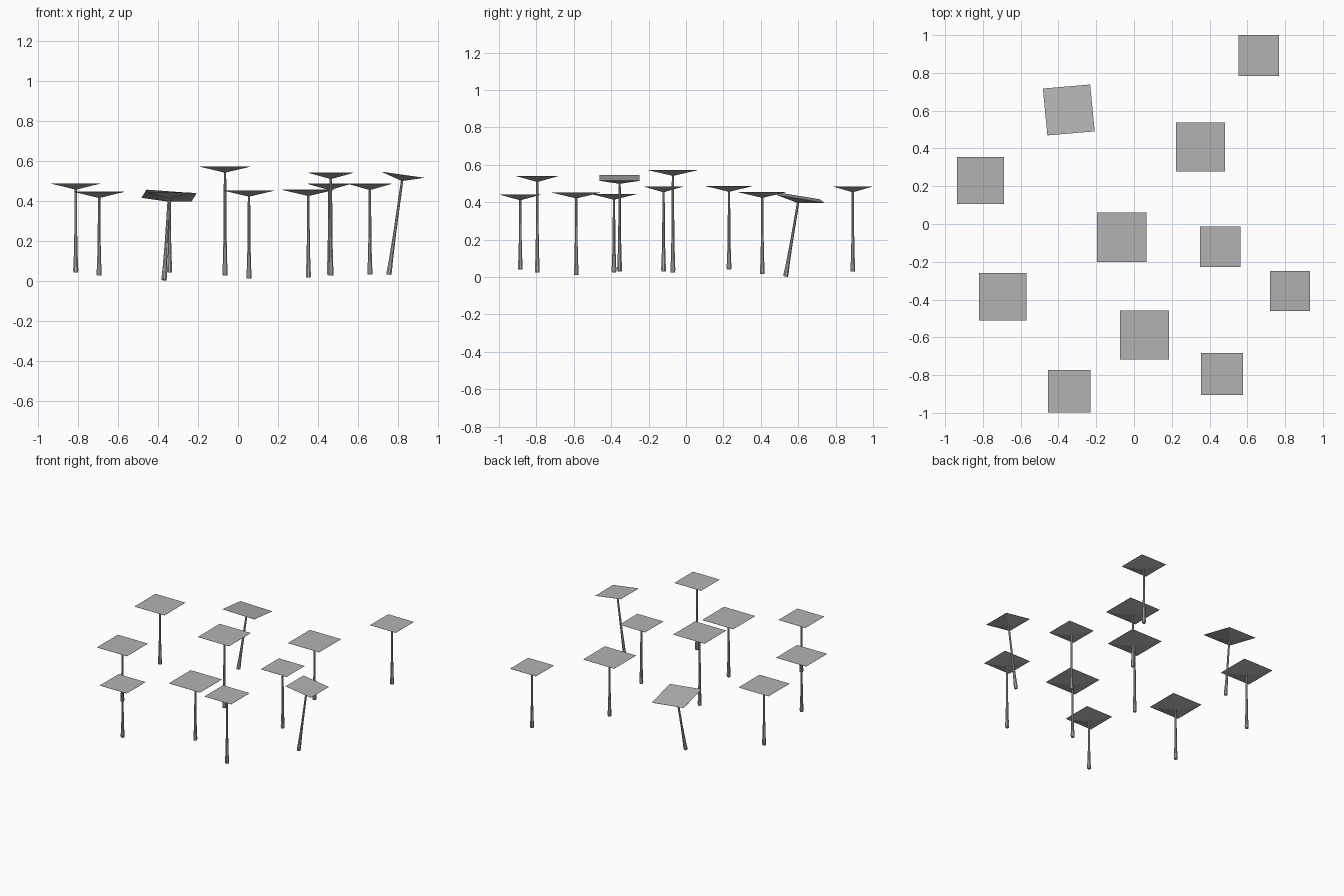
import bpy
import bmesh
from math import radians, cos, sin, tau

cube = bpy.data.objects.get("Cube")
if cube:
    bpy.data.objects.remove(cube, do_unlink=True)

grey = bpy.data.materials.new("plain_grey")
grey.use_nodes = True
grey.diffuse_color = (0.45, 0.45, 0.45, 1)
grey.node_tree.nodes["Principled BSDF"].inputs["Base Color"].default_value = grey.diffuse_color


def loft(name, rings):
    """Closed mesh object skinned through rings of points, listed bottom to top."""
    bm = bmesh.new()
    loops = [[bm.verts.new(p) for p in ring] for ring in rings]
    n = len(loops[0])
    for low, high in zip(loops, loops[1:]):
        for i in range(n):
            j = (i + 1) % n
            bm.faces.new((low[i], low[j], high[j], high[i]))
    bm.faces.new(loops[0][::-1])
    bm.faces.new(loops[-1])
    mesh = bpy.data.meshes.new(name)
    bm.to_mesh(mesh)
    bm.free()
    mesh.materials.append(grey)
    obj = bpy.data.objects.new(name, mesh)
    bpy.context.collection.objects.link(obj)
    return obj


def ring(radius, z, sides=8):
    return [(radius * cos(tau * (i + 0.5) / sides), radius * sin(tau * (i + 0.5) / sides), z)
            for i in range(sides)]


def square(half, z):
    return [(-half, -half, z), (half, -half, z), (half, half, z), (-half, half, z)]


# Trunk profile: radius against fraction of the height
TRUNK = [(0.0125, 0), (0.014, 0.03), (0.011, 0.17), (0.008, 0.45), (0.0065, 1)]
DEPTH = 0.03


def tree(number, base, top, size, tilt=(0, 0, 0)):
    height = top - base[2]
    stem = height - DEPTH * 0.8
    trunk = loft(f"trunk_{number}", [ring(r, f * stem) for r, f in TRUNK])
    # Flat square crown with a shallow pyramid underside
    crown = loft(f"crown_{number}", [square(0.007, height - DEPTH),
                                     square(size / 2, height - 0.001),
                                     square(size / 2, height)])
    for obj in (trunk, crown):
        obj.location = base
        obj.rotation_mode = 'ZYX'
        obj.rotation_euler = [radians(a) for a in tilt]


# Base position, crown height, crown width, optional lean
TREES = [
    ((0.66, 0.892, 0.03), 0.485, 0.215),
    ((0.352, 0.408, 0.015), 0.455, 0.26),
    ((-0.812, 0.23, 0.04), 0.487, 0.25),
    ((-0.065, -0.07, 0.025), 0.572, 0.26),
    ((0.457, -0.12, 0.03), 0.485, 0.215),
    ((-0.695, -0.385, 0.025), 0.445, 0.25),
    ((0.055, -0.587, 0.01), 0.452, 0.26),
    ((0.465, -0.795, 0.025), 0.54, 0.222),
    ((-0.342, -0.886, 0.04), 0.442, 0.225),
    ((0.755, -0.355, 0.03), 0.535, 0.213, (0, 8, 0)),
    ((-0.37, 0.533, 0.003), 0.433, 0.252, (-9.5, 3.3, 5.5)),
]
for number, spec in enumerate(TREES, 1):
    tree(number, *spec)
